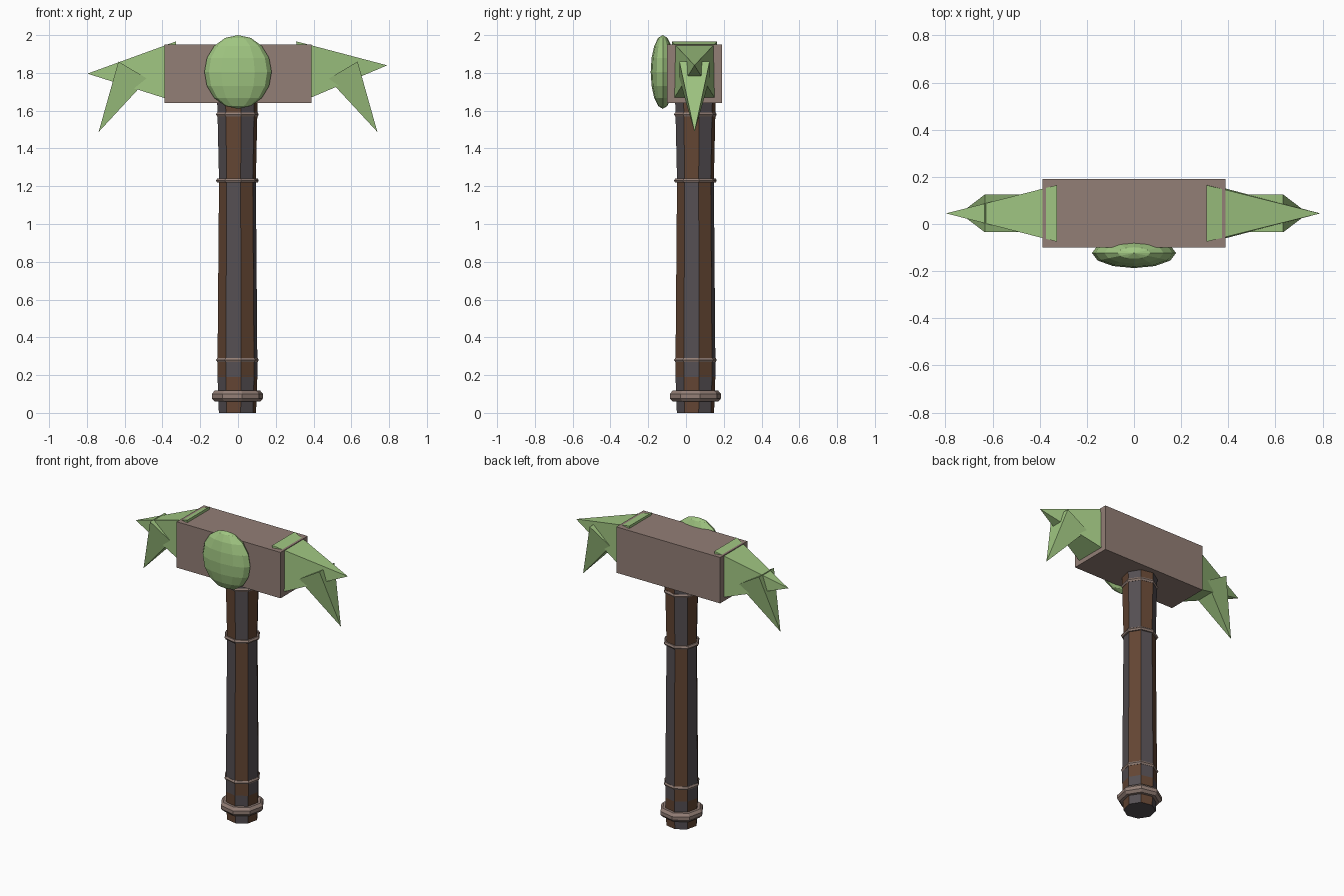
import bpy, bmesh, math

if "Cube" in bpy.data.objects:
    bpy.data.objects.remove(bpy.data.objects["Cube"])

CX, CY = -0.003, 0.05      # handle axis
SIDES = 8


def material(name, rgb):
    m = bpy.data.materials.new(name)
    m.diffuse_color = (*rgb, 1)
    m.use_nodes = True
    m.node_tree.nodes["Principled BSDF"].inputs["Base Color"].default_value = m.diffuse_color
    return m


GREEN = material("green", (0.35, 0.56, 0.22))
STONE = material("stone", (0.29, 0.21, 0.18))
BROWN = material("brown_wood", (0.125, 0.06, 0.033))
GREY = material("grey_wood", (0.09, 0.078, 0.085))


def make(name, bm, *mats):
    bmesh.ops.recalc_face_normals(bm, faces=bm.faces)
    mesh = bpy.data.meshes.new(name)
    bm.to_mesh(mesh)
    bm.free()
    for m in mats:
        mesh.materials.append(m)
    ob = bpy.data.objects.new(name, mesh)
    bpy.context.collection.objects.link(ob)
    return ob


def lathe(profile, closed, swaps=None):
    """Eight-sided lathe of (radius, z); swaps sets alternating colours per row."""
    bm = bmesh.new()
    rows = []
    for r, z in profile:
        angles = [math.radians(-35 + 360 * i / SIDES) for i in range(SIDES)]
        rows.append([bm.verts.new((CX + r * math.sin(t), CY - r * math.cos(t), z))
                     for t in angles])
    count = len(rows) if closed else len(rows) - 1
    for k in range(count):
        a, b = rows[k], rows[(k + 1) % len(rows)]
        for i in range(SIDES):
            j = (i + 1) % SIDES
            f = bm.faces.new((a[i], a[j], b[j], b[i]))
            if swaps:
                f.material_index = (i + swaps[k]) % 2
    if not closed:
        bm.faces.new(rows[0])
        bm.faces.new(rows[-1])
    return bm


def spike(name, top, bottom, tip, half):
    """Square pyramid; top and bottom are the (x, z) of its base edges."""
    bm = bmesh.new()
    y = 0.045
    base = [bm.verts.new((p[0], y + s * half, p[1]))
            for p, s in ((top, -1), (top, 1), (bottom, 1), (bottom, -1))]
    apex = bm.verts.new((tip[0], y, tip[1]))
    bm.faces.new(base)
    for i in range(4):
        bm.faces.new((base[i], base[(i + 1) % 4], apex))
    make(name, bm, GREEN)


# Handle with alternating plank colours
make("handle", lathe([(0.100, 0), (0.107, 0.19), (0.107, 0.28), (0.099, 1.23),
                      (0.107, 1.58), (0.110, 1.68)], False, [1, 0, 0, 1, 1]),
     GREY, BROWN)

# Thin bands around the handle
for n, z in (("lower", 0.28), ("middle", 1.23), ("upper", 1.58)):
    ring = [(0.102 + 0.013 * math.cos(a), z + 0.013 * math.sin(a))
            for a in (math.tau * i / 6 for i in range(6))]
    make(n + "_band", lathe(ring, True), STONE)

# Pommel collar
make("pommel_collar", lathe([(0.09, 0.06), (0.122, 0.06), (0.138, 0.077),
                             (0.138, 0.100), (0.122, 0.118), (0.09, 0.118)], True),
     STONE)

# Hammer head block
bm = bmesh.new()
bmesh.ops.create_cube(bm, size=1)
for v in bm.verts:
    v.co = (v.co.x * 0.776, 0.045 + v.co.y * 0.29, 1.795 + v.co.z * 0.31)
make("head_block", bm, STONE)

# Front gem
bm = bmesh.new()
bmesh.ops.create_uvsphere(bm, u_segments=12, v_segments=8, radius=1)
for v in bm.verts:
    v.co = (v.co.x * 0.178, -0.123 + v.co.y * 0.064, 1.805 + v.co.z * 0.195)
make("front_gem", bm, GREEN)

# Large end spikes, slightly different on each side
spike("right_spike", (0.308, 1.967), (0.333, 1.647), (0.79, 1.84), 0.12)
spike("left_spike", (-0.327, 1.967), (-0.327, 1.647), (-0.797, 1.796), 0.12)

# Small down-turned spikes
for side, n in ((1, "right"), (-1, "left")):
    spike(n + "_claw", (side * 0.633, 1.86), (side * 0.478, 1.768),
          (side * 0.738, 1.487), 0.08)
